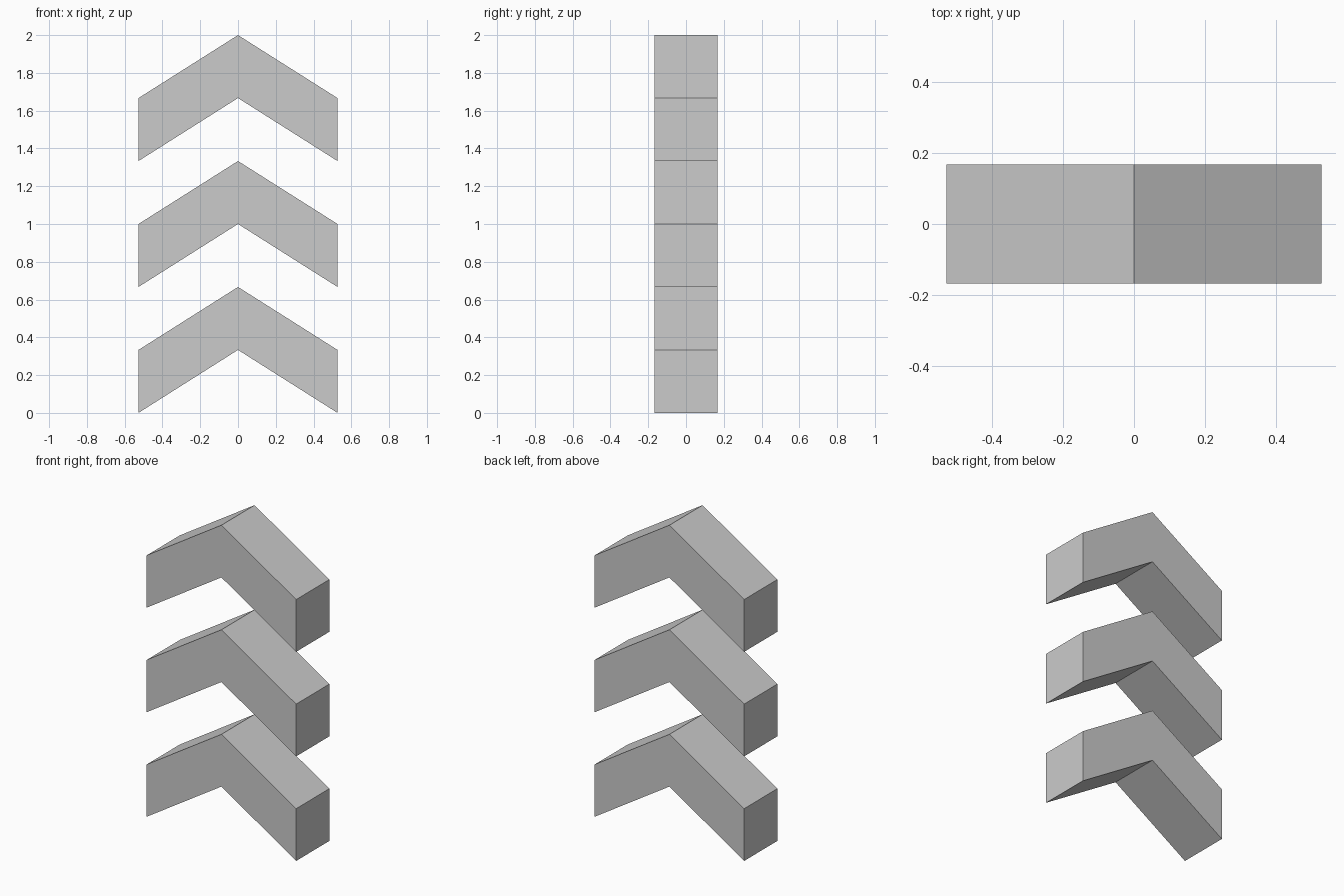
import bpy
import bmesh

if "Cube" in bpy.data.objects:
    bpy.data.objects.remove(bpy.data.objects["Cube"], do_unlink=True)

HALF_WIDTH = 0.527
HALF_DEPTH = 0.167
STEP = 1 / 3      # arm thickness and rise of each slope

# Single flat grey
grey = bpy.data.materials.new("light grey")
colour = (0.6, 0.6, 0.6, 1)
grey.diffuse_color = colour
grey.use_nodes = True
grey.node_tree.nodes["Principled BSDF"].inputs["Base Color"].default_value = colour


def make_chevron(name, base):
    """Extrude an upward-pointing chevron profile from front to back."""
    profile = [(-HALF_WIDTH, 0), (0, STEP), (HALF_WIDTH, 0),
               (HALF_WIDTH, STEP), (0, 2 * STEP), (-HALF_WIDTH, STEP)]
    bm = bmesh.new()
    verts = [bm.verts.new((x, -HALF_DEPTH, z)) for x, z in profile]
    front = bm.faces.new(verts)
    result = bmesh.ops.extrude_face_region(bm, geom=[front], use_keep_orig=True)
    back = [v for v in result["geom"] if isinstance(v, bmesh.types.BMVert)]
    bmesh.ops.translate(bm, verts=back, vec=(0, 2 * HALF_DEPTH, 0))
    bmesh.ops.recalc_face_normals(bm, faces=bm.faces)
    mesh = bpy.data.meshes.new(name)
    bm.to_mesh(mesh)
    bm.free()
    mesh.materials.append(grey)
    chevron = bpy.data.objects.new(name, mesh)
    chevron.location.z = base
    bpy.context.collection.objects.link(chevron)


# Three stacked chevrons
for i, level in enumerate(("lower", "middle", "upper")):
    make_chevron(level + "_chevron", i * 2 * STEP)
